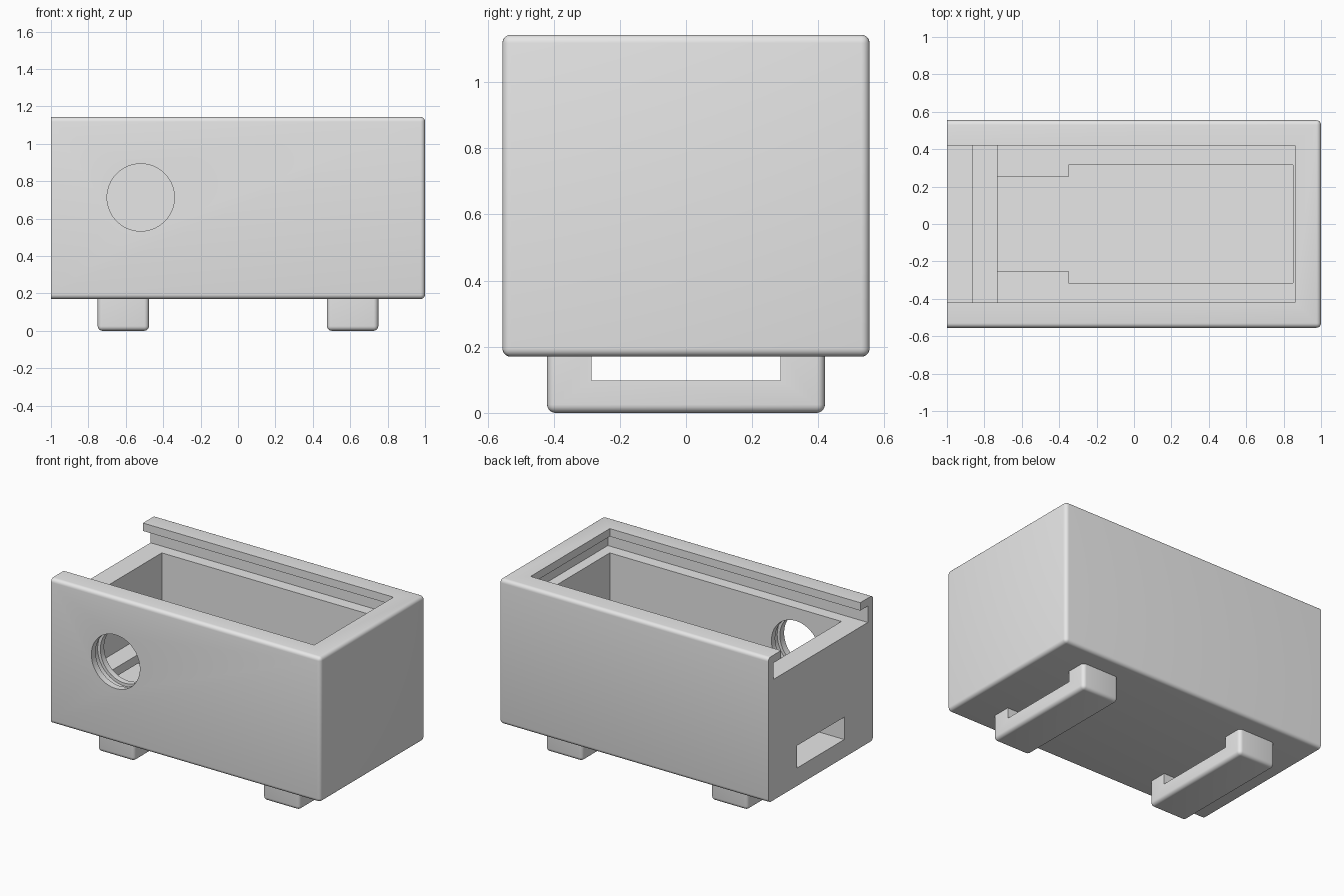
import bpy, bmesh, math
from mathutils import Vector

cube = bpy.data.objects.get("Cube")
if cube:
    bpy.data.objects.remove(cube, do_unlink=True)

grey = bpy.data.materials.new("light_grey")
grey.use_nodes = True
colour = (0.8, 0.8, 0.8, 1)
grey.diffuse_color = colour
grey.node_tree.nodes["Principled BSDF"].inputs["Base Color"].default_value = colour


def make_object(name, bm):
    bmesh.ops.recalc_face_normals(bm, faces=bm.faces)
    mesh = bpy.data.meshes.new(name)
    bm.to_mesh(mesh)
    bm.free()
    mesh.materials.append(grey)
    obj = bpy.data.objects.new(name, mesh)
    bpy.context.collection.objects.link(obj)
    return obj


def prism(name, points, place, start, end):
    """Extrude a 2D profile; place(u, v, w) maps profile and depth to space."""
    bm = bmesh.new()
    face = bm.faces.new([bm.verts.new(place(u, v, start)) for u, v in points])
    side = bmesh.ops.extrude_face_region(bm, geom=[face])["geom"]
    shift = Vector(place(0, 0, end)) - Vector(place(0, 0, start))
    verts = [g for g in side if isinstance(g, bmesh.types.BMVert)]
    bmesh.ops.translate(bm, verts=verts, vec=shift)
    return make_object(name, bm)


def along_x(u, v, w):
    return (w, u, v)


def along_y(u, v, w):
    return (u, w, v)


def along_z(u, v, w):
    return (u, v, w)


def rect(u0, u1, v0, v1):
    return [(u0, v0), (u1, v0), (u1, v1), (u0, v1)]


def circle(cx, cz, r, n=64):
    return [(cx + r * math.cos(math.tau * i / n), cz + r * math.sin(math.tau * i / n))
            for i in range(n)]


def rounded_box(name, x, y, z, radius, keep_sharp):
    """Box with rounded edges, except edges lying wholly in the sharp plane."""
    obj = prism(name, rect(*x, *y), along_z, *z)
    bm = bmesh.new()
    bm.from_mesh(obj.data)
    edges = [e for e in bm.edges if not all(keep_sharp(v.co) for v in e.verts)]
    bmesh.ops.bevel(bm, geom=edges, offset=radius, segments=5, profile=0.5,
                    affect='EDGES', clamp_overlap=True)
    bm.to_mesh(obj.data)
    bm.free()
    return obj


def cut(obj, *cutters):
    bpy.context.view_layer.objects.active = obj
    for cutter in cutters:
        mod = obj.modifiers.new("cut", 'BOOLEAN')
        mod.operation = 'DIFFERENCE'
        mod.solver = 'EXACT'
        mod.object = cutter
        bpy.ops.object.modifier_apply(modifier=mod.name)
        bpy.data.objects.remove(cutter, do_unlink=True)


def smooth(obj):
    bpy.ops.object.select_all(action='DESELECT')
    obj.select_set(True)
    bpy.context.view_layer.objects.active = obj
    bpy.ops.object.shade_smooth_by_angle(angle=math.radians(30))


# Case body: square edges at the open end, rounded elsewhere
body = rounded_box("case_body", (-1, 1), (-0.555, 0.555), (0.17, 1.143), 0.025,
                   lambda co: co.x < -0.99)

# Sliding lid channel and the opening between its rails
lid_channel = prism("lid_channel", rect(-1.1, 0.93, -0.5, 0.5), along_z, 0.98, 1.09)
top_opening = prism("top_opening", rect(-1.1, 0.86, -0.42, 0.42), along_z, 1.04, 1.2)

# Main cavity with a step above the cable slot
cavity_profile = [(-0.86, 1.03), (0.86, 1.03), (0.86, 0.37),
                  (-0.73, 0.37), (-0.73, 0.5), (-0.86, 0.5)]
cavity = prism("cavity", cavity_profile, along_y, -0.42, 0.42)

# Board recess in the floor, running out through the end as a slot
recess_half = [(-1.1, 0.25), (-0.35, 0.25), (-0.35, 0.315), (0.85, 0.315)]
recess_plan = recess_half + [(x, -y) for x, y in reversed(recess_half)]
recess = prism("board_recess", recess_plan, along_z, 0.29, 0.44)

# Round opening in the front wall with a retaining groove
hole = prism("lens_hole", circle(-0.52, 0.713, 0.18), along_y, -0.7, -0.3)
groove = prism("lens_groove", circle(-0.52, 0.713, 0.2), along_y, -0.51, -0.46)

cut(body, lid_channel, top_opening, cavity, recess, hole, groove)
smooth(body)

# Two bridge-shaped feet
for name, cx in (("right_foot", -0.613), ("left_foot", 0.613)):
    foot = rounded_box(name, (cx - 0.137, cx + 0.137), (-0.42, 0.42), (0, 0.2), 0.025,
                       lambda co: co.z > 0.19)
    gap = prism("foot_gap", rect(-0.285, 0.285, 0.098, 0.3), along_x, cx - 0.3, cx + 0.3)
    cut(foot, gap)
    smooth(foot)
